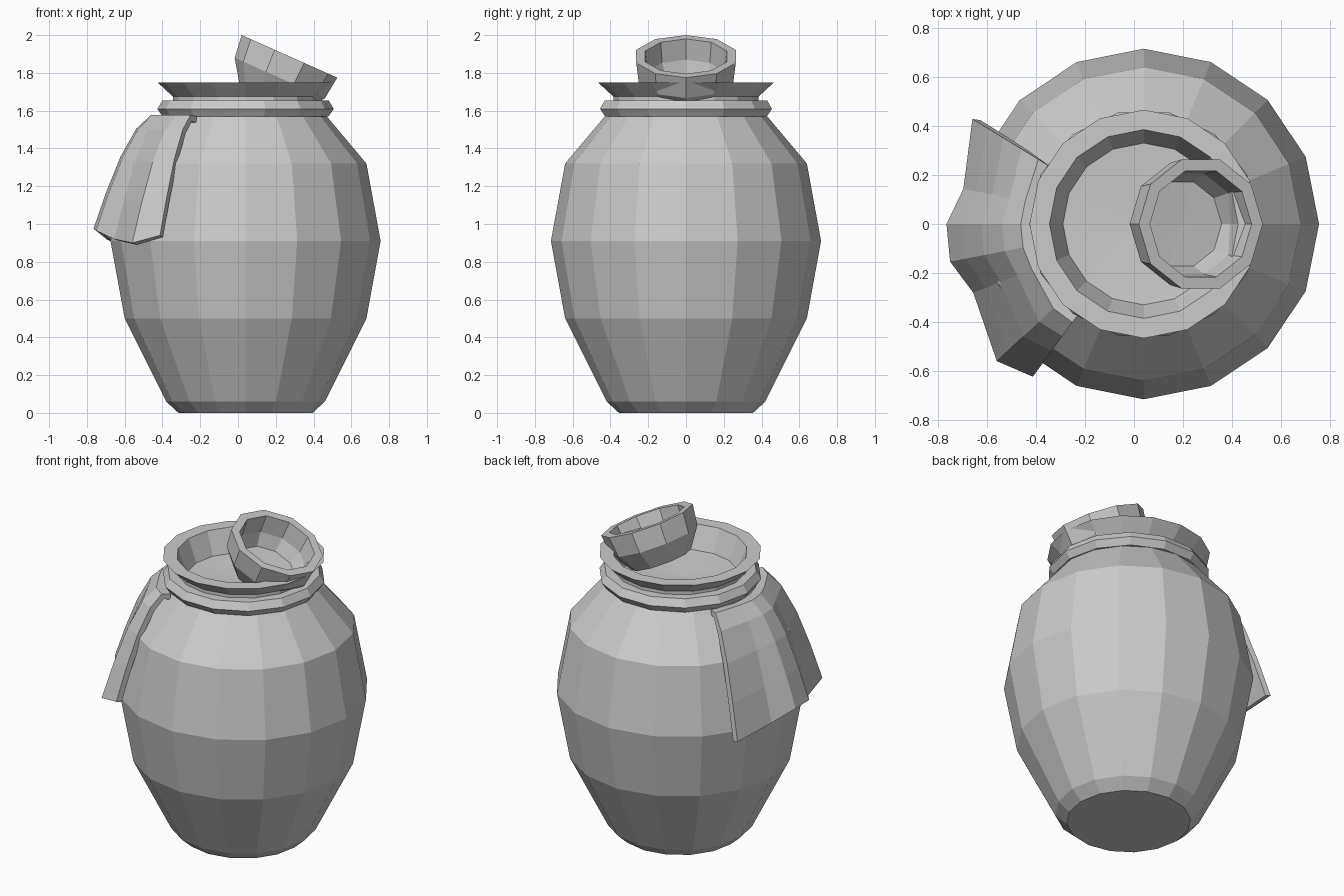
import bpy, bmesh, math
from mathutils import Matrix, Vector

cube = bpy.data.objects.get("Cube")
if cube:
    bpy.data.objects.remove(cube)

CENTRE_X = 0.04
clay = bpy.data.materials.new("grey clay")
clay.use_nodes = True
GREY = (0.6, 0.6, 0.6, 1)
clay.diffuse_color = GREY
clay.node_tree.nodes["Principled BSDF"].inputs["Base Color"].default_value = GREY


def finish(name, bm, matrix):
    bmesh.ops.recalc_face_normals(bm, faces=bm.faces)
    mesh = bpy.data.meshes.new(name)
    bm.to_mesh(mesh)
    bm.free()
    mesh.materials.append(clay)
    obj = bpy.data.objects.new(name, mesh)
    obj.matrix_world = matrix
    bpy.context.collection.objects.link(obj)
    return obj


def lathe(name, profile, sides, matrix, ring=False):
    """Revolve (radius, height) points; a zero radius becomes a single tip."""
    bm = bmesh.new()
    loops = []
    for r, z in profile:
        if r == 0:
            loops.append([bm.verts.new((0, 0, z))] * sides)
        else:
            loops.append([bm.verts.new((r * math.cos(a), r * math.sin(a), z))
                          for a in (math.tau * i / sides for i in range(sides))])
    pairs = list(zip(loops, loops[1:]))
    if ring:
        pairs.append((loops[-1], loops[0]))
    else:
        bm.faces.new(loops[0])
    for low, high in pairs:
        for i in range(sides):
            j = (i + 1) % sides
            corners = dict.fromkeys((low[i], low[j], high[j], high[i]))
            bm.faces.new(list(corners))
    return finish(name, bm, matrix)


base = Matrix.Translation((CENTRE_X, 0, 0))

# Jar body with flared lip and shallow inside
lathe("jar", [(0.355, 0), (0.42, 0.06), (0.64, 0.5), (0.715, 0.91), (0.64, 1.32),
              (0.43, 1.57), (0.385, 1.6), (0.385, 1.675), (0.466, 1.75),
              (0.385, 1.75), (0.33, 1.61), (0, 1.59)], 16, base)

# Band tied around the neck
lathe("neck_band", [(0.44, 1.57), (0.467, 1.61), (0.44, 1.655), (0.375, 1.655),
                    (0.375, 1.57)], 14, base, ring=True)

# Tilted cup resting in the mouth; its rim is at local height zero
tilt = Matrix.Translation((0.2725, 0, 1.8875)) @ Matrix.Rotation(math.radians(24), 4, 'Y')
lathe("cup", [(0.18, -0.245), (0.262, -0.125), (0.277, 0), (0.227, 0),
              (0.215, -0.115), (0.18, -0.195), (0, -0.2)], 10, tilt)

# Cloth hanging from the band: (angle, hem radius, hem height) for each fold
folds = [(148.5, 0.82, 0.9), (169, 0.75, 0.92), (180, 0.805, 0.975), (191, 0.805, 0.965),
         (202, 0.75, 0.92), (223, 0.82, 0.9), (234, 0.77, 0.94)]
# (drop fraction, outward fraction) down the drape
drape = [(0, 0), (-0.01, 0.17), (0.11, 0.38), (0.36, 0.61), (0.68, 0.82), (1, 1)]
bm = bmesh.new()
rows = []
for drop, out in drape:
    row = []
    for angle, hem_r, hem_z in folds:
        r = 0.44 + (hem_r - 0.44) * out
        a = math.radians(angle)
        row.append(bm.verts.new((r * math.cos(a), r * math.sin(a),
                                 1.57 + (hem_z - 1.57) * drop)))
    rows.append(row)
for upper, lower in zip(rows, rows[1:]):
    for i in range(len(folds) - 1):
        bm.faces.new((upper[i], lower[i], lower[i + 1], upper[i + 1]))
bm.normal_update()
if sum((f.normal.dot(Vector((-1, 0, 0))) for f in bm.faces)) < 0:
    bmesh.ops.reverse_faces(bm, faces=bm.faces)
cloth = finish("cloth", bm, base)
thick = cloth.modifiers.new("thickness", 'SOLIDIFY')
thick.thickness = 0.035
thick.offset = -1
